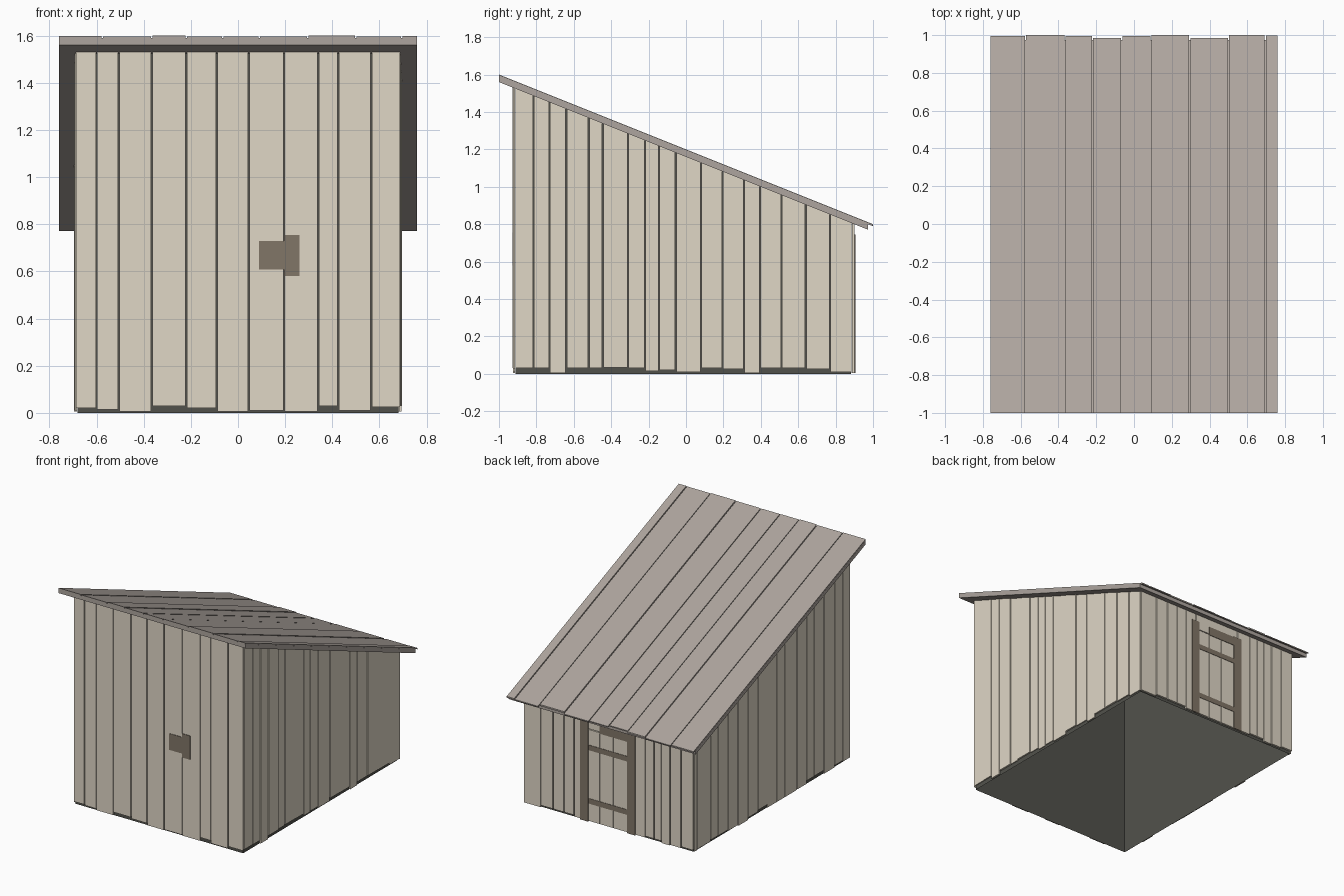
import bpy
import bmesh
import random

random.seed(4)
cube = bpy.data.objects.get("Cube")
if cube:
    bpy.data.objects.remove(cube, do_unlink=True)


def material(name, rgb):
    m = bpy.data.materials.new(name)
    m.use_nodes = True
    col = (*rgb, 1)
    m.diffuse_color = col
    m.node_tree.nodes["Principled BSDF"].inputs["Base Color"].default_value = col
    return m


PALE = material("pale_wood", (0.745, 0.68, 0.565))
ROOF = material("weathered_roof_wood", (0.42, 0.376, 0.343))
BROWN = material("brown_trim", (0.22, 0.18, 0.137))
DARK = material("dark_core", (0.083, 0.083, 0.071))


def slope(drop):
    """Height of a plane parallel to the roof, lowered by drop."""
    return lambda y: 1.2 - 0.4 * y - drop


def block(bm, x, y, z, caps):
    """Box whose bottom and top may follow the roof slope."""
    level = [h if callable(h) else (lambda _, h=h: h) for h in z]
    rings = []
    for h in level:
        rings.append([bm.verts.new((px, py, h(py))) for px, py in
                      ((x[0], y[0]), (x[1], y[0]), (x[1], y[1]), (x[0], y[1]))])
    low, top = rings
    if caps:
        bm.faces.new(low[::-1])
        bm.faces.new(top)
    for i in range(4):
        j = (i + 1) % 4
        bm.faces.new((low[i], low[j], top[j], top[i]))


def part(name, mat, boxes, caps=True):
    bm = bmesh.new()
    for b in boxes:
        block(bm, *b, caps)
    mesh = bpy.data.meshes.new(name)
    bm.to_mesh(mesh)
    bm.free()
    mesh.materials.append(mat)
    ob = bpy.data.objects.new(name, mesh)
    bpy.context.collection.objects.link(ob)


def spans(cuts, gap=0.006):
    """Plank extents between neighbouring seams."""
    return [(a + gap / 2, b - gap / 2) for a, b in zip(cuts, cuts[1:])]


def ragged(n):
    return [random.choice((0.005, 0.01, 0.02, 0.03)) for _ in range(n)]


EAVE = slope(0.04)
STEP = 0.002  # how far one plank stands proud of the next

# Dark shell inside the planks, open underneath
part("inner_shell", DARK, [((-0.68, 0.68), (-0.912, 0.882), (0, EAVE))], caps=False)

# Front planks
front = spans([-0.69, -0.6, -0.505, -0.365, -0.22, -0.09, 0.045, 0.195, 0.34, 0.425, 0.565, 0.69])
feet = [0.02, 0.015, 0.005, 0.03, 0.02, 0.005, 0.01, 0.005, 0.03, 0.01, 0.025]
proud = [0, 0, 0, 2, 1, 0, 0, 0, 0, 0, 0]
part("front_planks", PALE, [(s, (-0.924 - STEP * d, -0.915), (f, EAVE))
                            for s, f, d in zip(front, feet, proud)])

# Side planks
left = spans([-0.915, -0.815, -0.73, -0.64, -0.52, -0.445, -0.31, -0.22, -0.145, -0.055,
              0.08, 0.195, 0.31, 0.395, 0.51, 0.64, 0.77, 0.888])
feet = [0.03, 0.03, 0.005, 0.03, 0.03, 0.035, 0.03, 0.015, 0.02, 0.01,
        0.03, 0.025, 0.005, 0.03, 0.03, 0.025, 0.01]
proud = [0, 1, 2, 3, 0, 2, 0, 0, 0, 0, 2, 0, 1, 2, 3, 1, 0]
part("left_side_planks", PALE, [((0.683, 0.69 + STEP * d), s, (f, EAVE))
                                for s, f, d in zip(left, feet, proud)])

right = spans([-0.915, -0.83, -0.735, -0.615, -0.5, -0.41, -0.3, -0.16, -0.065, 0.04,
               0.15, 0.27, 0.385, 0.5, 0.615, 0.7, 0.855, 0.888])
proud = [1, 2, 1, 0, 1, 2, 0, 0, 0, 1, 2, 3, 1, 2, 1, 0, 0]
part("right_side_planks", PALE, [((-0.69 - STEP * d, -0.683), s, (f, EAVE))
                                 for s, f, d in zip(right, ragged(len(right)), proud)])

# Back planks on either side of the door, and the door itself
BACK = (0.887, 0.901)
back = spans([-0.69, -0.59, -0.5, -0.43, -0.37, -0.3, -0.19])
back += spans([0.19, 0.28, 0.36, 0.45, 0.55, 0.69])
part("back_planks", PALE, [(s, BACK, (f, EAVE)) for s, f in zip(back, ragged(len(back)))])
part("back_door_header", PALE, [((-0.187, 0.187), BACK, (0.686, EAVE))])
door = spans([-0.19, -0.04, 0.07, 0.19])
part("back_door_planks", PALE, [(s, BACK, (0.01, 0.68)) for s in door])
part("back_door_rails", BROWN,
     [((-0.16, 0.16), (0.9, 0.904), (z, z + 0.038)) for z in (0.138, 0.53)])
part("back_door_posts", BROWN,
     [(x, (0.9, 0.906), (0.005, 0.745)) for x in ((-0.22, -0.155), (0.16, 0.225))])
part("back_door_lintel", BROWN, [((-0.2, 0.07), (0.9, 0.905), (0.675, 0.74))])

# Front latch plates
part("front_latch", BROWN, [((0.09, 0.195), (-0.9275, -0.923), (0.608, 0.728)),
                            ((0.195, 0.26), (-0.928, -0.923), (0.58, 0.755))])

# Roof slab with boards laid on it, their back ends uneven
part("roof_slab", ROOF, [((-0.76, 0.76), (-1, 0.973), (EAVE, slope(0.011)))])
boards = spans([-0.762, -0.575, -0.365, -0.22, -0.065, 0.09, 0.295, 0.5, 0.695, 0.762])
ends = [0.996, 1, 0.995, 0.985, 0.995, 1, 0.985, 1, 0.997]
lows = [0.002, 0.004, 0, 0.003, 0.004, 0.003, 0, 0.003, 0.001]
part("roof_boards", ROOF, [(s, (-1, e), (slope(0.011), slope(d)))
                           for s, e, d in zip(boards, ends, lows)])
